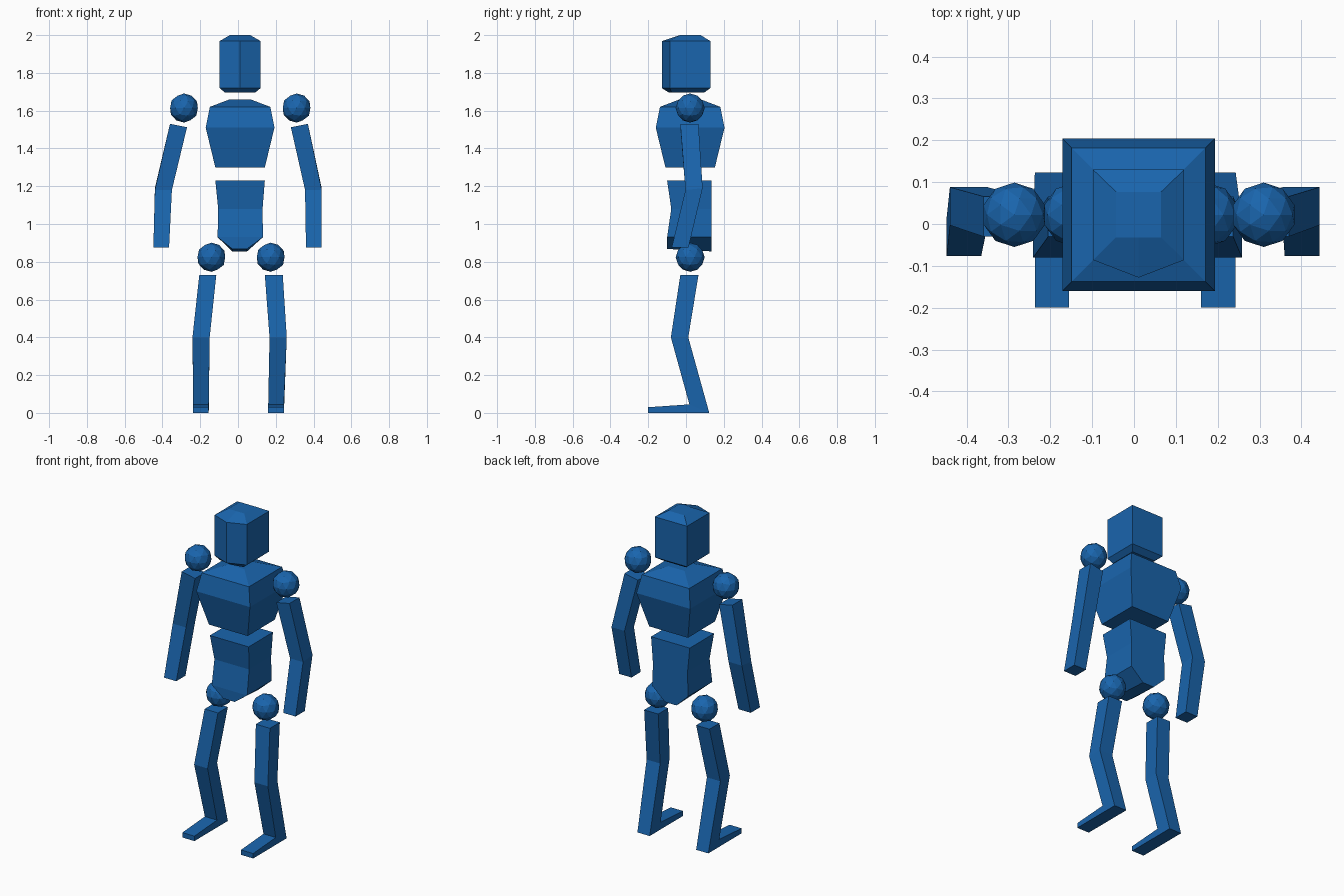
import bpy, bmesh

if "Cube" in bpy.data.objects:
    bpy.data.objects.remove(bpy.data.objects["Cube"])


def loft(name, rings):
    """Flat-faced closed solid through rings of equal point count."""
    bm = bmesh.new()
    loops = [[bm.verts.new(p) for p in r] for r in rings]
    n = len(loops[0])
    for a, b in zip(loops, loops[1:]):
        for i in range(n):
            j = (i + 1) % n
            bm.faces.new((a[i], a[j], b[j], b[i]))
    bm.faces.new(loops[0])
    bm.faces.new(loops[-1])
    bmesh.ops.recalc_face_normals(bm, faces=bm.faces)
    me = bpy.data.meshes.new(name)
    bm.to_mesh(me)
    bm.free()
    me.materials.append(blue)
    ob = bpy.data.objects.new(name, me)
    bpy.context.collection.objects.link(ob)
    return ob


def rect(x0, x1, y0, y1, z0, z1=None):
    """Four-corner ring; z0 is the front height, z1 the back height."""
    z1 = z0 if z1 is None else z1
    return [(x0, y0, z0), (x1, y0, z0), (x1, y1, z1), (x0, y1, z1)]


def square(h, z, cx=0.011, cy=0.022):
    return rect(cx - h, cx + h, cy - h, cy + h, z)


def visor(hx, y_front, y_tip, y_back, z, cx=0.011):
    """Five-corner ring with a pointed front."""
    return [(cx - hx, y_front, z), (cx, y_tip, z), (cx + hx, y_front, z),
            (cx + hx, y_back, z), (cx - hx, y_back, z)]


def ball(name, x, z):
    bpy.ops.mesh.primitive_ico_sphere_add(subdivisions=2, radius=0.077,
                                          location=(x, 0.022, z))
    ob = bpy.context.object
    ob.name = name
    ob.data.materials.append(blue)


blue = bpy.data.materials.new("blue")
blue.diffuse_color = (0.01, 0.13, 0.42, 1)
blue.use_nodes = True
blue.node_tree.nodes["Principled BSDF"].inputs["Base Color"].default_value = blue.diffuse_color

# Head
loft("head", [visor(0.079, -0.075, -0.09, 0.095, 1.695),
              visor(0.109, -0.086, -0.128, 0.13, 1.72),
              visor(0.109, -0.086, -0.128, 0.13, 1.968),
              visor(0.054, -0.032, -0.032, 0.077, 2.0)])

# Chest
loft("chest", [square(0.131, 1.30), square(0.182, 1.51),
               square(0.16, 1.62), square(0.055, 1.66)])

# Pelvis with a keel-shaped underside
loft("pelvis", [rect(-0.03, 0.048, -0.1, 0.135, 0.868, 0.855),
                rect(-0.108, 0.132, -0.1, 0.135, 0.93),
                rect(-0.105, 0.13, -0.078, 0.135, 1.08),
                rect(-0.12, 0.142, -0.1, 0.135, 1.23)])

# Arms and legs: per-ring x ranges for each side
arm_x = {"left": [(0.28, 0.37), (0.355, 0.443), (0.36, 0.443)],
         "right": [(-0.27, -0.36), (-0.35, -0.44), (-0.365, -0.448)]}
leg_x = {"left": [(0.142, 0.237), (0.167, 0.258), (0.16, 0.243), (0.16, 0.243)],
         "right": [(-0.115, -0.205), (-0.15, -0.241), (-0.155, -0.237), (-0.155, -0.237)]}
arm_yz = [(-0.03, 0.066, 1.52, 1.52), (-0.003, 0.088, 1.18, 1.19),
          (-0.076, 0.013, 0.875, 0.875)]
leg_yz = [(-0.03, 0.066, 0.73, 0.73), (-0.08, 0.012, 0.4, 0.4),
          (0.018, 0.123, 0.045, 0.0), (-0.2, -0.2, 0.03, 0.0)]
for side in ("left", "right"):
    arm = [rect(*x, *yz) for x, yz in zip(arm_x[side], arm_yz)]
    # Tilt the arm's top cut outward
    arm[0] = [(x, y, z + (0.01 if abs(x) > 0.32 else -0.008)) for x, y, z in arm[0]]
    loft(side + "_arm", arm)
    loft(side + "_leg", [rect(*x, *yz) for x, yz in zip(leg_x[side], leg_yz)])

# Joint balls
ball("right_shoulder", -0.286, 1.614)
ball("left_shoulder", 0.31, 1.614)
ball("right_hip", -0.141, 0.824)
ball("left_hip", 0.173, 0.824)
